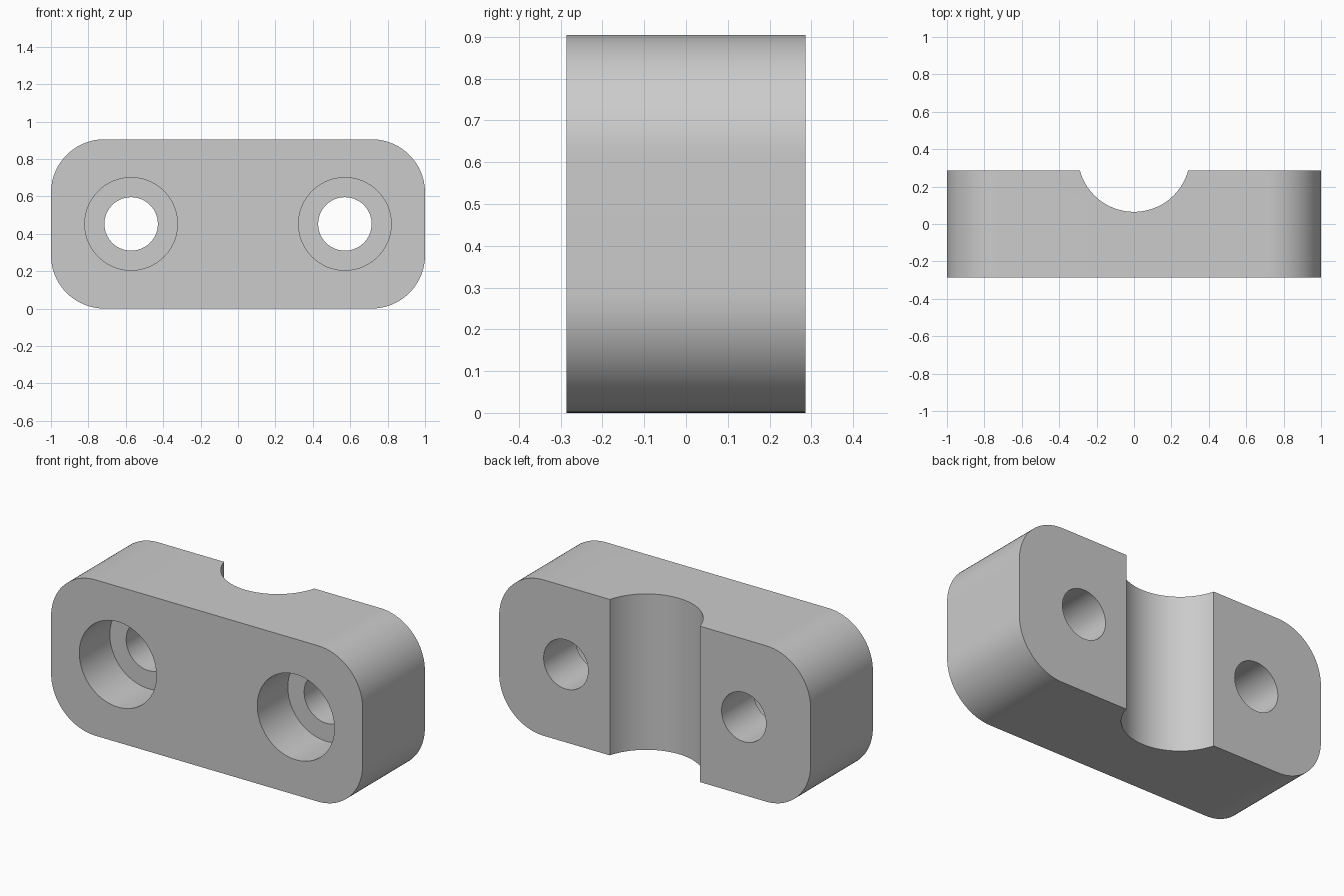
import bpy
import bmesh
from math import cos, sin, pi, radians
from mathutils import Matrix, Vector

if "Cube" in bpy.data.objects:
    bpy.data.objects.remove(bpy.data.objects["Cube"], do_unlink=True)

UNIT = 2 / 21                      # overall length is 21 design units
LENGTH, DEPTH, HEIGHT = 21 * UNIT, 6 * UNIT, 9.5 * UNIT
CORNER = 3 * UNIT
HOLE_X, HOLE_R = 6 * UNIT, 1.5 * UNIT
BORE_R, BORE_DEPTH = 2.6 * UNIT, 0.28
GROOVE_R, GROOVE_Y = 0.30, 0.365
MID = HEIGHT / 2

grey = bpy.data.materials.new("plain grey")
grey.use_nodes = True
grey.diffuse_color = (0.6, 0.6, 0.6, 1)
grey.node_tree.nodes["Principled BSDF"].inputs["Base Color"].default_value = grey.diffuse_color


def add_object(name, bm):
    bmesh.ops.recalc_face_normals(bm, faces=bm.faces)
    mesh = bpy.data.meshes.new(name)
    bm.to_mesh(mesh)
    bm.free()
    mesh.materials.append(grey)
    obj = bpy.data.objects.new(name, mesh)
    bpy.context.collection.objects.link(obj)
    return obj


def cylinder_cutter(name, radius, length, centre, along_y=True):
    bm = bmesh.new()
    turn = Matrix.Rotation(radians(90), 4, 'X') if along_y else Matrix()
    bmesh.ops.create_cone(bm, cap_ends=True, segments=96, radius1=radius, radius2=radius,
                          depth=length, matrix=Matrix.Translation(centre) @ turn)
    cutter = add_object(name, bm)
    cutter.hide_render = True
    return cutter


# Block: rounded rectangle extruded from front to back
bm = bmesh.new()
steps = 24
outline = []
for corner, (sx, sz) in enumerate([(1, 1), (-1, 1), (-1, -1), (1, -1)]):
    for i in range(steps + 1):
        a = (corner + i / steps) * pi / 2
        outline.append(bm.verts.new((sx * (LENGTH / 2 - CORNER) + CORNER * cos(a), -DEPTH / 2,
                                     MID + sz * (MID - CORNER) + CORNER * sin(a))))
front = bm.faces.new(outline)
back = bmesh.ops.extrude_face_region(bm, geom=[front], use_keep_orig=True)
bmesh.ops.translate(bm, vec=Vector((0, DEPTH, 0)),
                    verts=[v for v in back["geom"] if isinstance(v, bmesh.types.BMVert)])
block = add_object("clamp_block", bm)

# Cutters: round channel at the back, counterbored bolt holes on each side
cutters = [cylinder_cutter("channel_cutter", GROOVE_R, HEIGHT * 2, (0, GROOVE_Y, MID), False)]
for side, sign in (("left", 1), ("right", -1)):
    x = sign * HOLE_X
    cutters.append(cylinder_cutter(side + "_hole_cutter", HOLE_R, DEPTH * 2, (x, 0, MID)))
    cutters.append(cylinder_cutter(side + "_counterbore_cutter", BORE_R, BORE_DEPTH * 2,
                                   (x, -DEPTH / 2, MID)))

bpy.ops.object.select_all(action='DESELECT')
bpy.context.view_layer.objects.active = block
block.select_set(True)
for cutter in cutters:
    mod = block.modifiers.new(cutter.name, 'BOOLEAN')
    mod.object = cutter
    mod.operation = 'DIFFERENCE'
    mod.solver = 'EXACT'
    bpy.ops.object.modifier_apply(modifier=mod.name)
for cutter in cutters:
    bpy.data.objects.remove(cutter, do_unlink=True)

bpy.ops.object.shade_smooth_by_angle(angle=radians(30))
